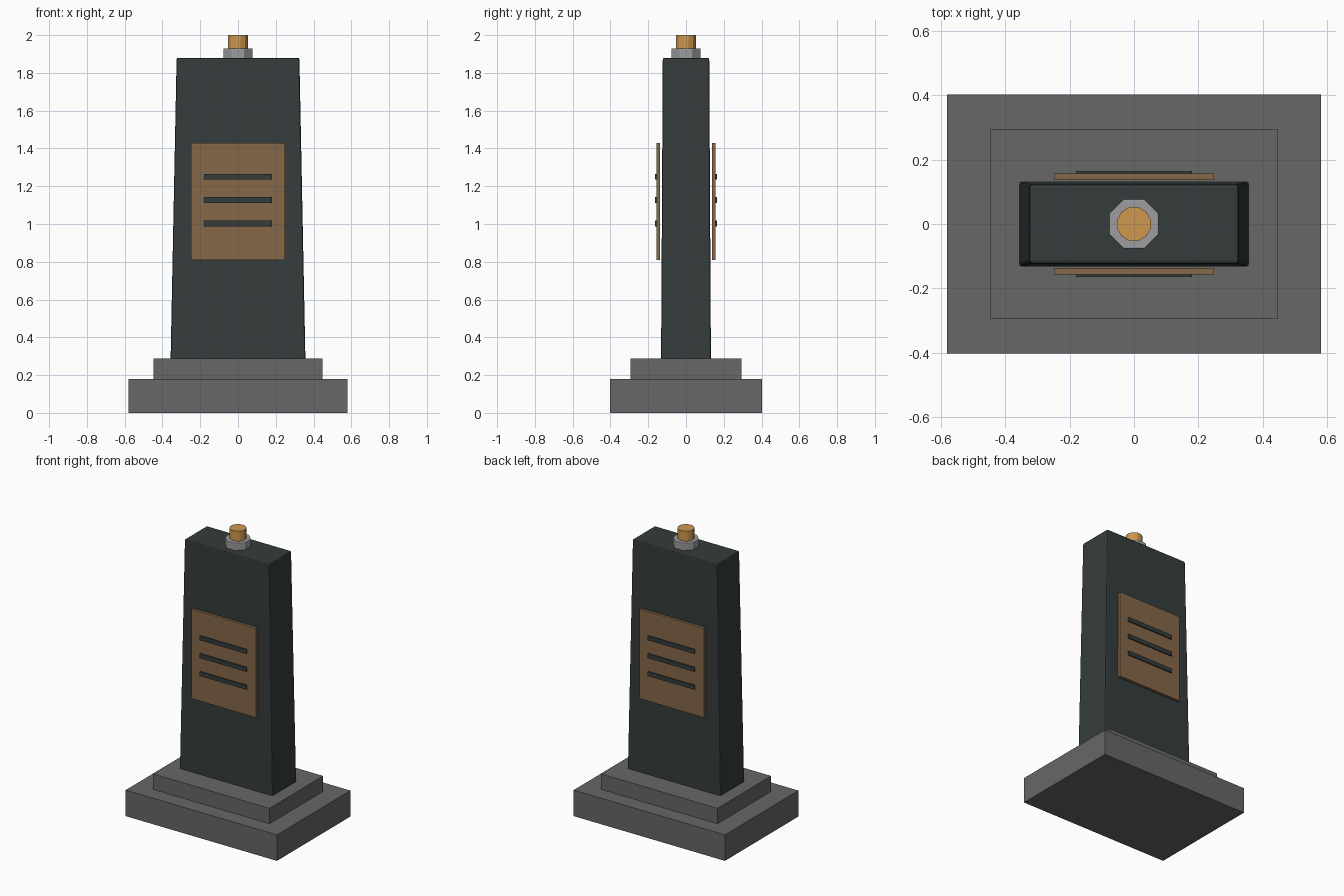
import bpy
import bmesh
from math import radians

cube = bpy.data.objects.get("Cube")
if cube:
    bpy.data.objects.remove(cube, do_unlink=True)


def material(name, rgb):
    mat = bpy.data.materials.new(name)
    mat.use_nodes = True
    mat.diffuse_color = (*rgb, 1)
    mat.node_tree.nodes["Principled BSDF"].inputs["Base Color"].default_value = (*rgb, 1)
    return mat


STONE = material("grey stone", (0.135, 0.135, 0.14))
DARK = material("dark green slate", (0.035, 0.046, 0.045))
BRONZE = material("bronze", (0.24, 0.138, 0.065))
BRASS = material("bright brass", (0.62, 0.31, 0.08))
STEEL = material("steel", (0.34, 0.34, 0.35))


def finish(name, bm, mat, bevel=0.0):
    mesh = bpy.data.meshes.new(name)
    bm.to_mesh(mesh)
    bm.free()
    mesh.materials.append(mat)
    obj = bpy.data.objects.new(name, mesh)
    bpy.context.collection.objects.link(obj)
    if bevel:
        mod = obj.modifiers.new("edge bevel", "BEVEL")
        mod.width = bevel
        mod.segments = 2
        mod.limit_method = "ANGLE"
        mod.angle_limit = radians(40)
    return obj


def block(name, half_x, y0, y1, z0, z1, mat, top=(1, 1), bevel=0.0):
    """Box between two depths and heights; its top can be narrowed."""
    bm = bmesh.new()
    bmesh.ops.create_cube(bm, size=2)
    for v in bm.verts:
        sx, sy = top if v.co.z > 0 else (1, 1)
        v.co.x *= half_x * sx
        v.co.y = (y1 if v.co.y > 0 else y0) * sy
        v.co.z = z1 if v.co.z > 0 else z0
    return finish(name, bm, mat, bevel)


def prism(name, sides, radius, z0, z1, mat, turn=0.0, bevel=0.0):
    bm = bmesh.new()
    bmesh.ops.create_cone(bm, cap_ends=True, segments=sides, radius1=radius,
                          radius2=radius, depth=z1 - z0)
    obj = finish(name, bm, mat, bevel)
    obj.location.z = (z0 + z1) / 2
    obj.rotation_euler.z = radians(turn)
    return obj


# Stepped base
block("lower_plinth", 0.58, -0.402, 0.402, 0, 0.18, STONE)
block("upper_plinth", 0.447, -0.294, 0.294, 0.18, 0.287, STONE)

# Tapered pillar
block("pillar", 0.357, -0.132, 0.132, 0.28, 1.88, DARK,
      top=(0.325 / 0.357, 0.123 / 0.132), bevel=0.009)

# Plaques on both faces, each with three raised bars
for side, s in (("front", -1), ("back", 1)):
    y0, y1 = sorted((s * 0.137, s * 0.157))
    block(side + "_plaque", 0.248, y0, y1, 0.81, 1.43, BRONZE)
    y0, y1 = sorted((s * 0.145, s * 0.165))
    for i in range(3):
        z = 1.003 + i * 0.124
        block(f"{side}_bar_{i + 1}", 0.18, y0, y1, z - 0.015, z + 0.015, DARK)

# Nut and stud on top
prism("nut", 8, 0.084, 1.875, 1.93, STEEL, turn=22.5, bevel=0.004)
prism("stud", 12, 0.054, 1.92, 2.0, BRASS, turn=15)
